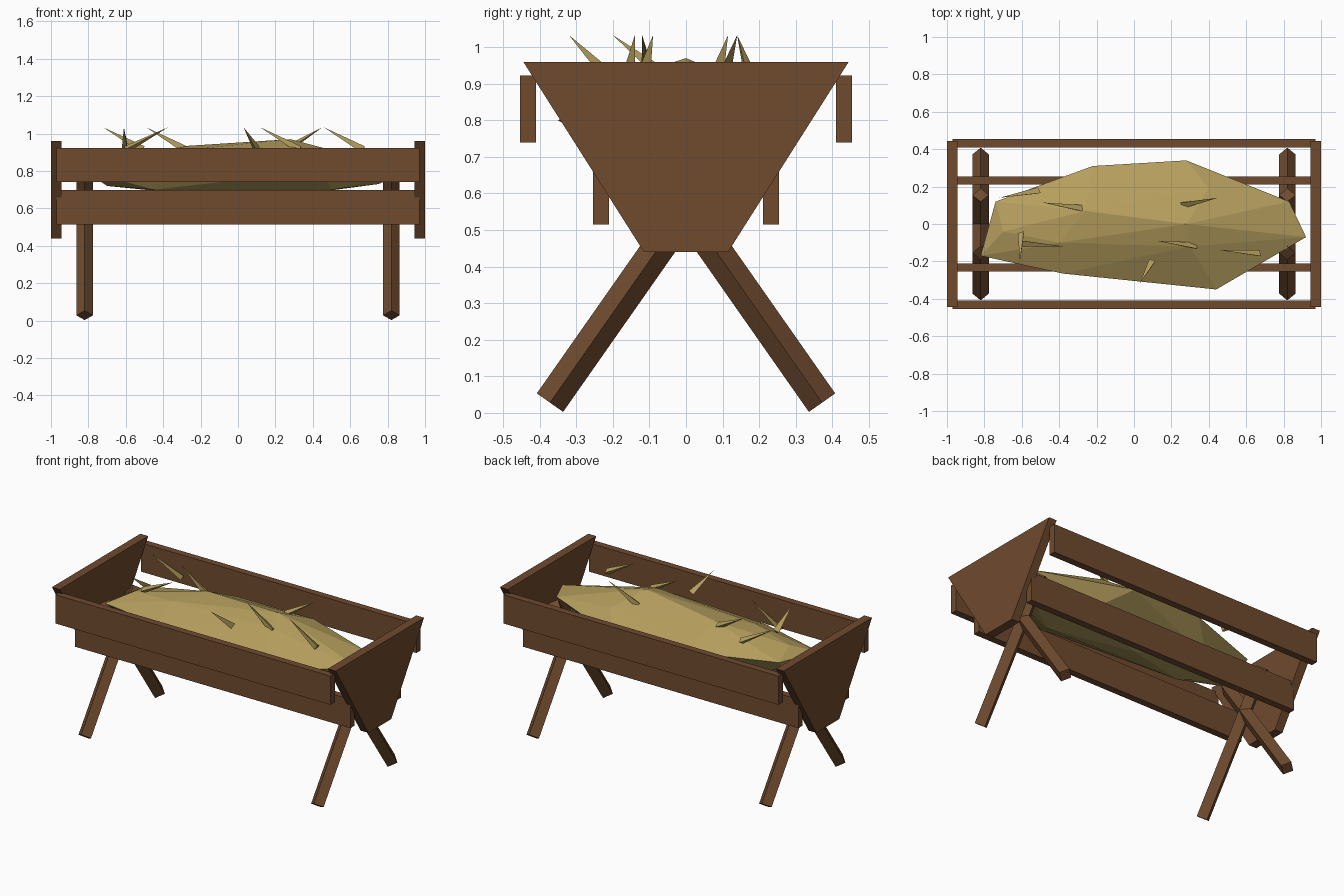
import bpy, bmesh
from math import radians
from mathutils import Vector, Matrix

if "Cube" in bpy.data.objects:
    bpy.data.objects.remove(bpy.data.objects["Cube"])


def material(name, color):
    m = bpy.data.materials.new(name)
    m.diffuse_color = (*color, 1)
    m.use_nodes = True
    m.node_tree.nodes["Principled BSDF"].inputs["Base Color"].default_value = (*color, 1)
    return m


wood = material("brown wood", (0.16, 0.07, 0.028))
straw = material("dry straw", (0.46, 0.34, 0.11))


def finish(name, bm, mat):
    bmesh.ops.recalc_face_normals(bm, faces=bm.faces)
    mesh = bpy.data.meshes.new(name)
    bm.to_mesh(mesh)
    bm.free()
    mesh.materials.append(mat)
    obj = bpy.data.objects.new(name, mesh)
    bpy.context.collection.objects.link(obj)


def box(name, lo, hi):
    lo, hi = Vector(lo), Vector(hi)
    bm = bmesh.new()
    bmesh.ops.create_cube(bm, size=1, matrix=Matrix.LocRotScale((lo + hi) / 2, None, hi - lo))
    finish(name, bm, wood)


def bar(name, start, end, r1, r2, sides, mat, spin=0):
    # tapered prism running from start to end
    start, end = Vector(start), Vector(end)
    axis = end - start
    bm = bmesh.new()
    place = Matrix.Translation((start + end) / 2) @ axis.to_track_quat("Z", "Y").to_matrix().to_4x4()
    bmesh.ops.create_cone(bm, cap_ends=True, segments=sides, radius1=r1, radius2=r2,
                          depth=axis.length, matrix=place @ Matrix.Rotation(spin, 4, "Z"))
    bmesh.ops.remove_doubles(bm, verts=bm.verts, dist=0.0005)
    finish(name, bm, mat)


for s, side in ((1, "left"), (-1, "right")):
    # Trapezoid end panel
    bm = bmesh.new()
    face = bm.faces.new([bm.verts.new((s * 0.945, y, z)) for y, z in
                         ((-0.445, 0.96), (0.445, 0.96), (0.115, 0.44), (-0.115, 0.44))])
    ext = bmesh.ops.extrude_face_region(bm, geom=[face])["geom"]
    bmesh.ops.translate(bm, vec=(s * 0.055, 0, 0),
                        verts=[v for v in ext if isinstance(v, bmesh.types.BMVert)])
    bm.faces.ensure_lookup_table()
    finish(side + "_end_panel", bm, wood)
    # Crossed legs, square beams turned on edge
    for t, way in ((1, "back"), (-1, "front")):
        bar(f"{side}_{way}_leg", (s * 0.82, t * 0.372, 0.028), (s * 0.82, -t * 0.155, 0.78),
            0.044, 0.044, 4, wood)

# Long side planks
for t, way in ((1, "back"), (-1, "front")):
    for level, y, z in (("upper", 0.41, 0.74), ("lower", 0.21, 0.515)):
        y0, y1 = sorted((t * y, t * (y + 0.044)))
        box(f"{way}_{level}_plank", (-0.97, y0, z), (0.97, y1, z + 0.183))

# Faceted straw heap
outline = [(-0.82, -0.17, 0.80), (-0.74, 0.12, 0.82), (-0.22, 0.31, 0.82), (0.28, 0.34, 0.80),
           (0.83, 0.12, 0.82), (0.92, -0.07, 0.80), (0.44, -0.35, 0.80), (-0.38, -0.265, 0.82)]
crown = [(-0.70, -0.04, 0.86), (-0.26, 0.07, 0.935), (0.28, 0.0, 0.97), (0.30, -0.12, 0.93),
         (0.40, 0.19, 0.89), (-0.40, -0.10, 0.90)]
base = [(-0.70, 0.0, 0.72), (-0.45, -0.15, 0.70), (-0.4, 0.16, 0.69), (0.0, 0.0, 0.65),
        (0.45, 0.16, 0.69), (0.5, -0.18, 0.70), (0.75, 0.0, 0.73)]
bm = bmesh.new()
hull = bmesh.ops.convex_hull(bm, input=[bm.verts.new(p) for p in outline + crown + base])
finish("straw_heap", bm, straw)

# Loose stalks: butt x, y and tip x, y
stalks = [(-0.51, 0.175, -0.72, 0.14), (-0.28, 0.08, -0.49, 0.115), (0.26, 0.105, 0.45, 0.14),
          (0.33, -0.12, 0.12, -0.09), (0.67, -0.16, 0.46, -0.14), (0.10, -0.20, 0.03, -0.32),
          (-0.60, -0.05, -0.61, -0.20), (-0.60, -0.10, -0.375, -0.12)]
for i, (bx, by, tx, ty) in enumerate(stalks):
    bar(f"stalk_{i + 1}", (bx, by, 0.915), (tx, ty, 1.033), 0.022, 0, 3, straw, radians(90))
